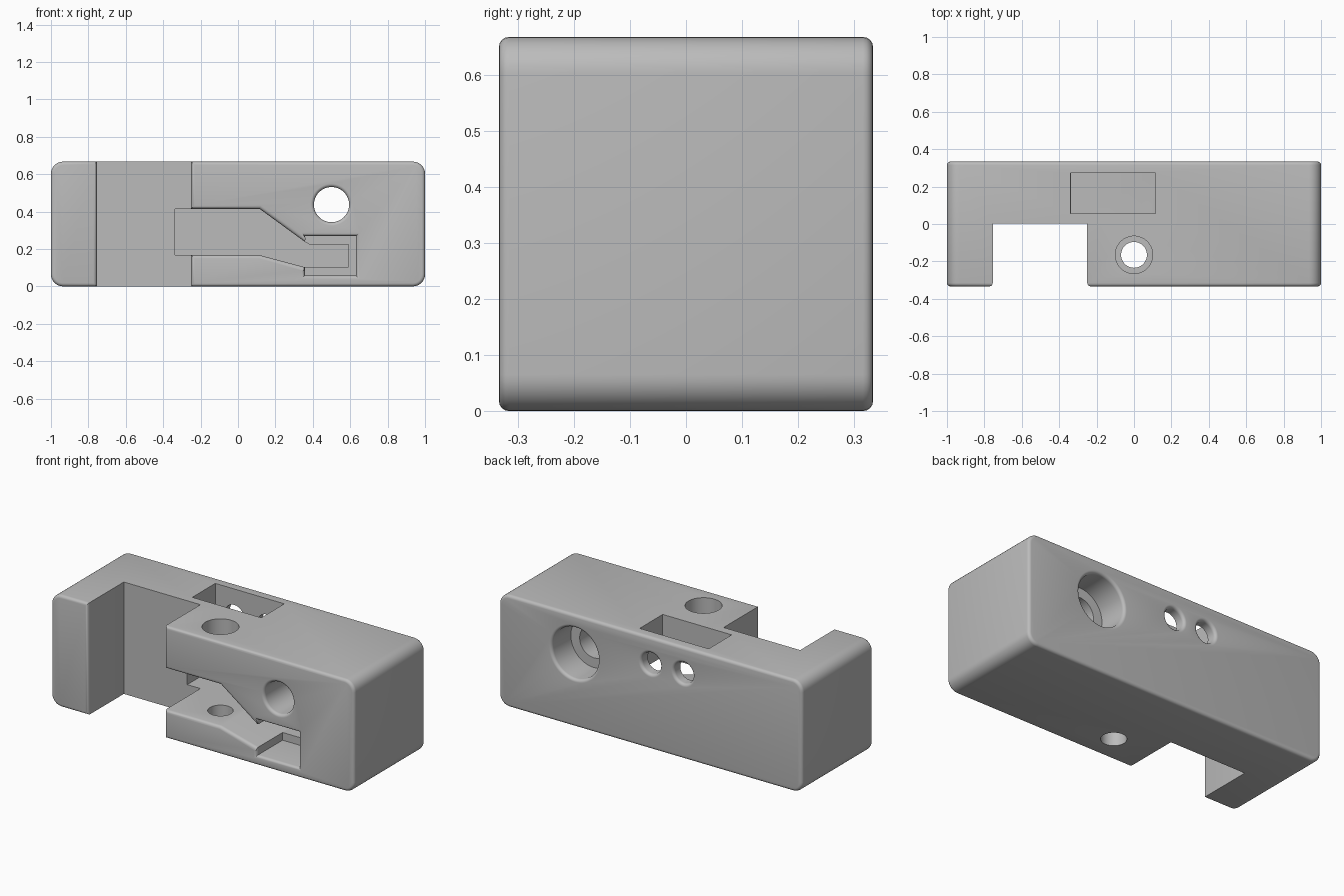
import bpy, bmesh, math
from mathutils import Matrix

if "Cube" in bpy.data.objects:
    bpy.data.objects.remove(bpy.data.objects["Cube"])

FRONT, BACK, HEIGHT = -0.3335, 0.3335, 0.667
FILLET = 0.018


def new_object(name, bm):
    bmesh.ops.recalc_face_normals(bm, faces=bm.faces)
    mesh = bpy.data.meshes.new(name)
    bm.to_mesh(mesh)
    bm.free()
    obj = bpy.data.objects.new(name, mesh)
    bpy.context.collection.objects.link(obj)
    return obj


def prism(name, outline, y0, y1):
    """Extrude an x-z outline from y0 to y1."""
    bm = bmesh.new()
    face = bm.faces.new([bm.verts.new((x, y0, z)) for x, z in outline])
    geom = bmesh.ops.extrude_face_region(bm, geom=[face])["geom"]
    verts = [g for g in geom if isinstance(g, bmesh.types.BMVert)]
    bmesh.ops.translate(bm, verts=verts, vec=(0, y1 - y0, 0))
    return new_object(name, bm)


def box(name, x0, x1, y0, y1, z0, z1):
    return prism(name, [(x0, z0), (x1, z0), (x1, z1), (x0, z1)], y0, y1)


def lathe(name, profile, matrix, sides=64):
    """Closed turned solid along local z from (radius, height) pairs."""
    bm = bmesh.new()
    rings = []
    for r, h in profile:
        angles = [2 * math.pi * i / sides for i in range(sides)]
        rings.append([bm.verts.new((r * math.cos(a), r * math.sin(a), h)) for a in angles])
    for low, high in zip(rings, rings[1:]):
        for i in range(sides):
            j = (i + 1) % sides
            bm.faces.new((low[i], low[j], high[j], high[i]))
    bm.faces.new(rings[0])
    bm.faces.new(rings[-1])
    bm.transform(matrix)
    return new_object(name, bm)


def bore(name, x, z, radius, depth, side):
    """Hole with a rounded mouth, sunk from the front (-1) or back (1)."""
    profile = [(radius, -depth)]
    for i in range(7):
        a = math.pi / 2 * i / 6
        profile.append((radius + FILLET * (1 - math.cos(a)), FILLET * (math.sin(a) - 1)))
    profile.append((radius + FILLET, 0.05))
    turn = Matrix.Rotation(-side * math.pi / 2, 4, 'X')
    return lathe(name, profile, Matrix.Translation((x, side * BACK, z)) @ turn)


def cut(target, cutters):
    """Subtract the cutters and keep the result as plain mesh."""
    for c in cutters:
        c.hide_render = True
        mod = target.modifiers.new(c.name, 'BOOLEAN')
        mod.operation, mod.solver, mod.object = 'DIFFERENCE', 'EXACT', c
    graph = bpy.context.evaluated_depsgraph_get()
    mesh = bpy.data.meshes.new_from_object(target.evaluated_get(graph))
    target.modifiers.clear()
    target.data = mesh
    for c in cutters:
        bpy.data.objects.remove(c)


# Block with rounded ends
radius, outline = 0.065, []
for k, (sx, top) in enumerate([(1, 1), (-1, 1), (-1, 0), (1, 0)]):
    cx = sx * (1 - radius)
    cz = HEIGHT - radius if top else radius
    for i in range(9):
        a = math.pi / 2 * (k + i / 8)
        outline.append((cx + radius * math.cos(a), cz + radius * math.sin(a)))
block = prism("clamp_block", outline, FRONT, BACK)

# Notch, tapered slot and end recess
notch = box("notch", -0.755, -0.25, -0.5, 0.003, -0.1, 0.8)
slot = prism("slot", [(-0.337, 0.167), (0.115, 0.167), (0.355, 0.103), (0.59, 0.103),
                      (0.59, 0.225), (0.38, 0.225), (0.355, 0.24), (0.115, 0.415),
                      (-0.337, 0.415)], -0.5, 0.272)
recess = box("recess", 0.357, 0.632, -0.5, -0.09, 0.057, 0.27)
cut(block, [notch, slot, recess])

# Rounded rims on the front and back faces
bm = bmesh.new()
bm.from_mesh(block.data)
bmesh.ops.remove_doubles(bm, verts=bm.verts, dist=0.0005)
bmesh.ops.dissolve_limit(bm, angle_limit=0.01, verts=bm.verts, edges=bm.edges)
rims = [e for e in bm.edges
        if all(abs(abs(v.co.y) - BACK) < 0.001 for v in e.verts)
        and e.calc_face_angle(0) > 0.5]
bmesh.ops.bevel(bm, geom=rims, offset=FILLET, segments=4, profile=0.5,
                affect='EDGES', clamp_overlap=False)
bm.to_mesh(block.data)
bm.free()

# Top pocket and drilled holes
pocket = box("pocket", -0.34, 0.115, 0.055, 0.272, 0.2, 0.8)
screw = lathe("screw_hole", [(0.069, -0.1), (0.069, 0.3), (0.1, 0.3), (0.1, 0.8)],
              Matrix.Translation((0, -0.165, 0)))
holes = [bore("through_hole", 0.5, 0.437, 0.094, 0.6, -1),
         bore("back_socket", 0.5, 0.437, 0.152, 0.18, 1)]
for x in (0.0, -0.215):
    holes.append(bore("pin_hole", x, 0.51, 0.062, 0.13, 1))
cut(block, [pocket, screw] + holes)

# Material and shading
grey = bpy.data.materials.new("plain_grey")
grey.use_nodes = True
colour = (0.5, 0.5, 0.5, 1)
grey.diffuse_color = colour
grey.node_tree.nodes["Principled BSDF"].inputs["Base Color"].default_value = colour
block.data.materials.clear()
block.data.materials.append(grey)
for p in block.data.polygons:
    p.material_index = 0
bpy.context.view_layer.objects.active = block
block.select_set(True)
bpy.ops.object.shade_smooth_by_angle(angle=math.radians(35))
